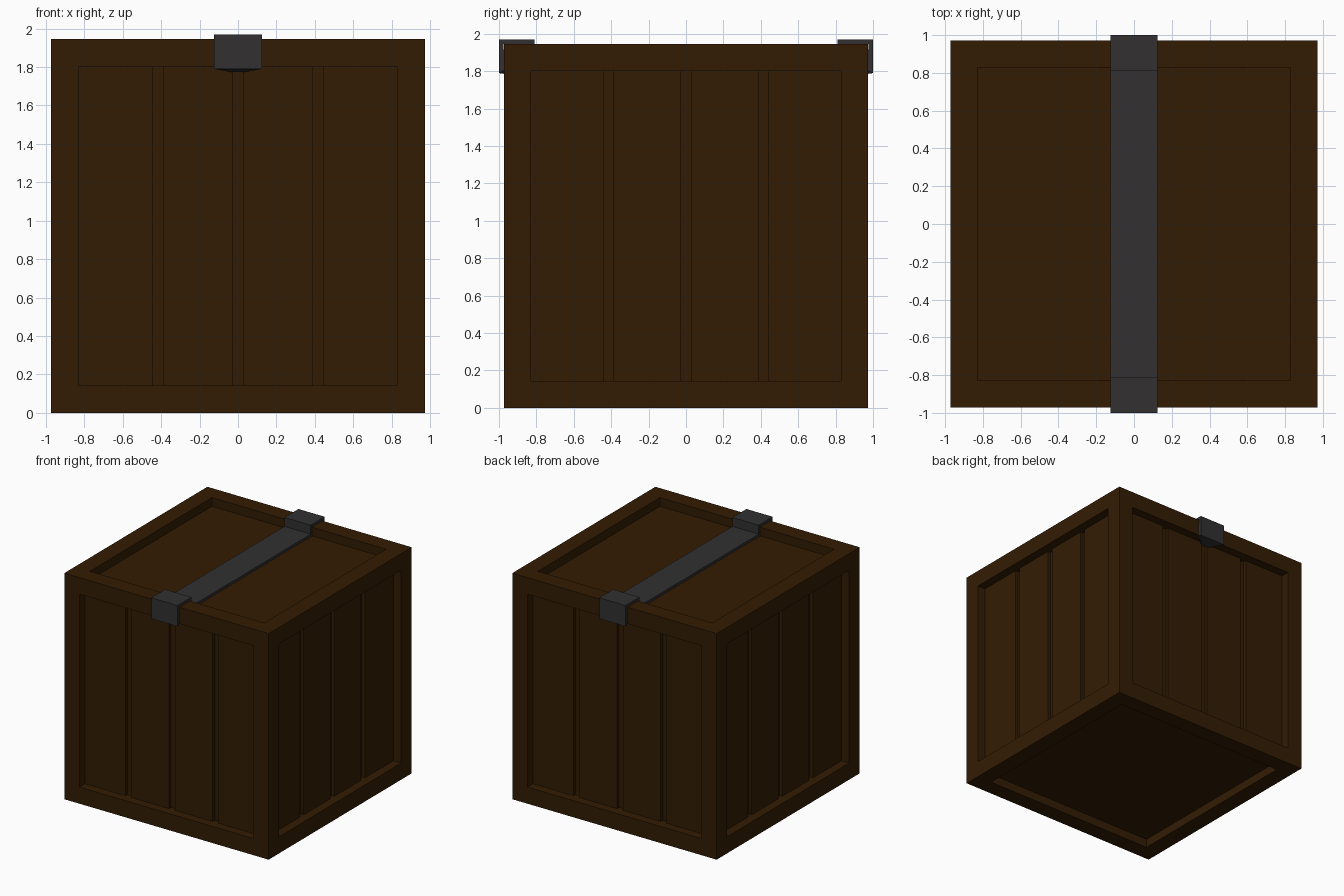
import bpy, bmesh
from mathutils import Vector, Matrix

if "Cube" in bpy.data.objects:
    bpy.data.objects.remove(bpy.data.objects["Cube"])

SIZE = 1.945           # crate edge length
FRAME = 0.143          # width of the frame boards
RECESS = 0.075         # depth of the panels
GROOVE = 0.028         # depth of the plank gaps
GAP = 0.027            # half width of a plank gap
CENTRES = (-0.415, 0, 0.415)


def material(name, rgb):
    m = bpy.data.materials.new(name)
    m.diffuse_color = (*rgb, 1)
    m.use_nodes = True
    m.node_tree.nodes["Principled BSDF"].inputs["Base Color"].default_value = m.diffuse_color
    return m


def make_object(name, bm, mat):
    me = bpy.data.meshes.new(name)
    bm.to_mesh(me)
    bm.free()
    me.materials.append(mat)
    ob = bpy.data.objects.new(name, me)
    bpy.context.collection.objects.link(ob)
    return ob


def sink(bm, faces, depth):
    """Push each face straight inward, leaving upright walls around it."""
    for f in bmesh.ops.extrude_discrete_faces(bm, faces=faces)["faces"]:
        f.normal_update()
        bmesh.ops.translate(bm, verts=f.verts[:], vec=-f.normal * depth)
    bm.normal_update()


wood = material("dark_wood", (0.0327, 0.0118, 0.001))
iron = material("dark_iron", (0.0315, 0.0296, 0.0296))

# crate body: cube with a framed, recessed panel on every side
bm = bmesh.new()
bmesh.ops.create_cube(bm, size=SIZE, matrix=Matrix.Translation((0, 0, SIZE / 2)))
bm.normal_update()
panels = list(bm.faces)
bmesh.ops.inset_individual(bm, faces=panels, thickness=FRAME, depth=0, use_even_offset=True)
sink(bm, panels, RECESS)

# plank gaps on the four upright panels
for n in [Vector(v) for v in ((1, 0, 0), (-1, 0, 0), (0, 1, 0), (0, -1, 0))]:
    side = n.cross(Vector((0, 0, 1)))

    def panel_faces():
        return [f for f in bm.faces if f.normal.dot(n) > 0.9
                and abs(f.calc_center_median().dot(n) - (SIZE / 2 - RECESS)) < 0.005]

    for c in CENTRES:
        for cut in (c - GAP, c + GAP):
            geom = set(panel_faces())
            for f in list(geom):
                geom.update(f.edges)
                geom.update(f.verts)
            bmesh.ops.bisect_plane(bm, geom=list(geom), plane_co=side * cut, plane_no=side)
            bm.normal_update()
    gaps = [f for f in panel_faces()
            if any(abs(f.calc_center_median().dot(side) - c) < 0.01 for c in CENTRES)]
    sink(bm, gaps, GROOVE)
make_object("crate_body", bm, wood)

# metal strap: folded over both rims and lying on the lid panel (y, z, half width)
half = [(-0.90, 1.775, 0.04), (-1.0, 1.79, 0.125), (-1.0, 1.97, 0.125),
        (-0.81, 1.97, 0.125), (-0.81, 1.893, 0.125)]
path = half + [(-y, z, w) for y, z, w in reversed(half)]
bm = bmesh.new()
rows = [(bm.verts.new((-w, y, z)), bm.verts.new((w, y, z))) for y, z, w in path]
for (l0, r0), (l1, r1) in zip(rows, rows[1:]):
    bm.faces.new((l0, r0, r1, l1))
strap = make_object("lid_strap", bm, iron)
solid = strap.modifiers.new("thickness", 'SOLIDIFY')
solid.thickness = 0.024
solid.offset = -1
solid.use_even_offset = True
